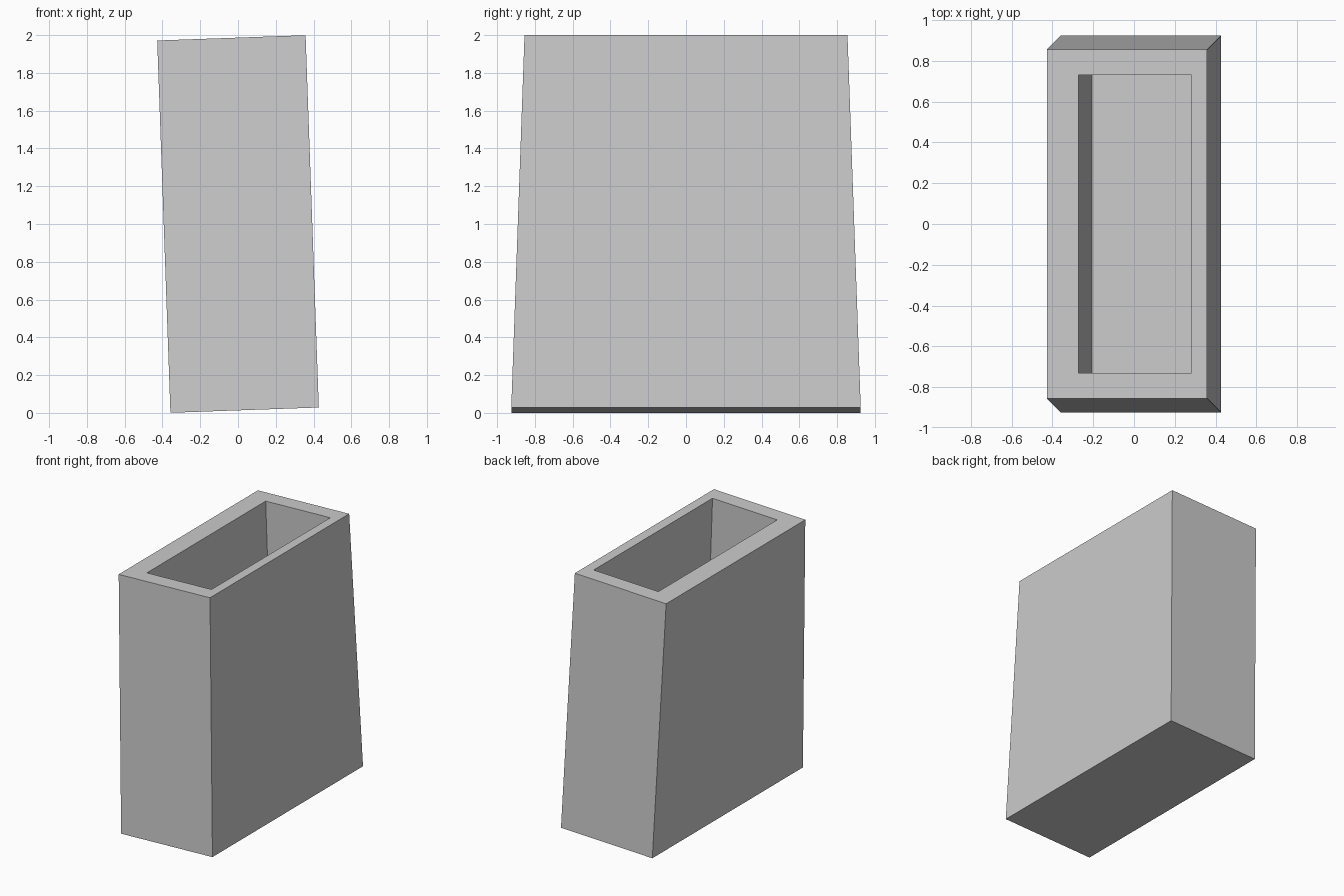
import bpy
import bmesh
from math import atan2
from mathutils import Matrix

cube = bpy.data.objects.get("Cube")
if cube:
    bpy.data.objects.remove(cube, do_unlink=True)

# Plain grey
grey = bpy.data.materials.new("plain grey")
grey.use_nodes = True
colour = (0.6, 0.6, 0.6, 1)
grey.diffuse_color = colour
grey.node_tree.nodes["Principled BSDF"].inputs["Base Color"].default_value = colour

# Overall dimensions, measured before the container is tipped
HALF_WIDTH = 0.393
HEIGHT = 1.972
HALF_DEPTH_BASE, HALF_DEPTH_TOP = 0.925, 0.855
LEFT_WALL, RIGHT_WALL, END_WALL = 0.075, 0.155, 0.125
FLOOR = 0.11


def ring(bm, x0, x1, y, z):
    """Rectangular loop of vertices at one height."""
    return [bm.verts.new(p) for p in ((x0, -y, z), (x1, -y, z), (x1, y, z), (x0, y, z))]


def bridge(bm, a, b):
    """Join two loops with four flat faces."""
    for i in range(4):
        j = (i + 1) % 4
        bm.faces.new((a[i], a[j], b[j], b[i]))


# Tapered container: outer walls, rim, inner walls and floor
bm = bmesh.new()
x0, x1 = -HALF_WIDTH + RIGHT_WALL, HALF_WIDTH - LEFT_WALL
inner_y = HALF_DEPTH_TOP - END_WALL
loops = [
    ring(bm, -HALF_WIDTH, HALF_WIDTH, HALF_DEPTH_BASE, 0),
    ring(bm, -HALF_WIDTH, HALF_WIDTH, HALF_DEPTH_TOP, HEIGHT),
    ring(bm, x0, x1, inner_y, HEIGHT),
    ring(bm, x0, x1, inner_y, FLOOR),
]
for lower, upper in zip(loops, loops[1:]):
    bridge(bm, lower, upper)
bm.faces.new(reversed(loops[0]))
bm.faces.new(loops[-1])

# Tip slightly sideways, then rest the low edge on the ground
tilt = Matrix.Rotation(-atan2(0.07, HEIGHT), 4, 'Y')
bm.transform(Matrix.Translation((0, 0, 1)) @ tilt @ Matrix.Translation((0, 0, -HEIGHT / 2)))
bmesh.ops.recalc_face_normals(bm, faces=bm.faces)

mesh = bpy.data.meshes.new("open_container")
bm.to_mesh(mesh)
bm.free()
mesh.materials.append(grey)
container = bpy.data.objects.new("open_container", mesh)
bpy.context.collection.objects.link(container)
